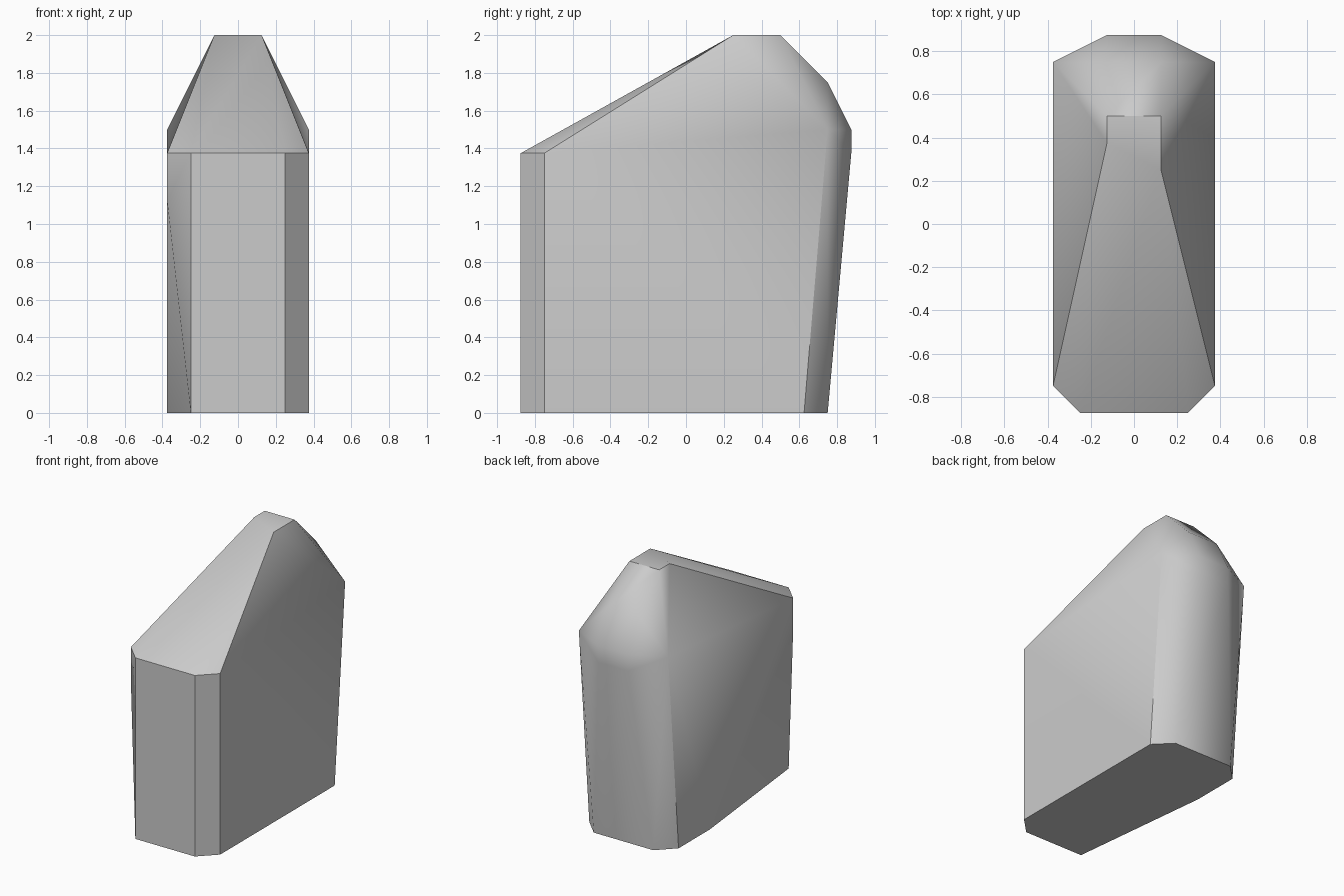
import bpy
import bmesh
import math

default_cube = bpy.data.objects.get("Cube")
if default_cube:
    bpy.data.objects.remove(default_cube, do_unlink=True)


def make_material(name, shade):
    colour = (shade, shade, shade, 1.0)
    material = bpy.data.materials.new(name)
    material.use_nodes = True
    material.diffuse_color = colour
    material.node_tree.nodes["Principled BSDF"].inputs["Base Color"].default_value = colour
    return material


def mirrored(points):
    return [(side * x, y, z) for x, y, z in points for side in (1, -1)]


# Corners shared by both sides of the faceted stone
front_corners = [(.25, -.875, 0), (.25, -.875, 1.375), (.375, -.75, 1.375)]
back_wall = [(.375, .625, 0), (.25, .75, 0), (.375, .75, 1.5), (.125, .875, 1.375)]
back_crown = [(.125, .875, 1.5), (.125, .75, 1.75), (.125, .5, 2)]
corners = mirrored(front_corners + back_wall + back_crown)

# Uneven chips: the ridge ends and the lower front corners differ per side
left_only = [(.375, -.75, 0), (.125, .25, 2)]
right_only = [(-.375, -.75, 1.125), (-.375, .25, 0), (-.125, .375, 2)]
corners += left_only + right_only

# Wrap the corners in a solid and merge coplanar triangles
bm = bmesh.new()
for corner in corners:
    bm.verts.new(corner)
bmesh.ops.convex_hull(bm, input=bm.verts[:])
bmesh.ops.dissolve_limit(bm, angle_limit=math.radians(0.5),
                         verts=bm.verts[:], edges=bm.edges[:])
bmesh.ops.recalc_face_normals(bm, faces=bm.faces[:])
mesh = bpy.data.meshes.new("stone_block")
bm.to_mesh(mesh)
bm.free()

stone = bpy.data.objects.new("stone_block", mesh)
bpy.context.collection.objects.link(stone)
mesh.materials.append(make_material("light_grey_stone", 0.6))

# Soft shallow facets, crisp steep edges
bpy.ops.object.select_all(action="DESELECT")
stone.select_set(True)
bpy.context.view_layer.objects.active = stone
bpy.ops.object.shade_smooth_by_angle(angle=math.radians(40))
